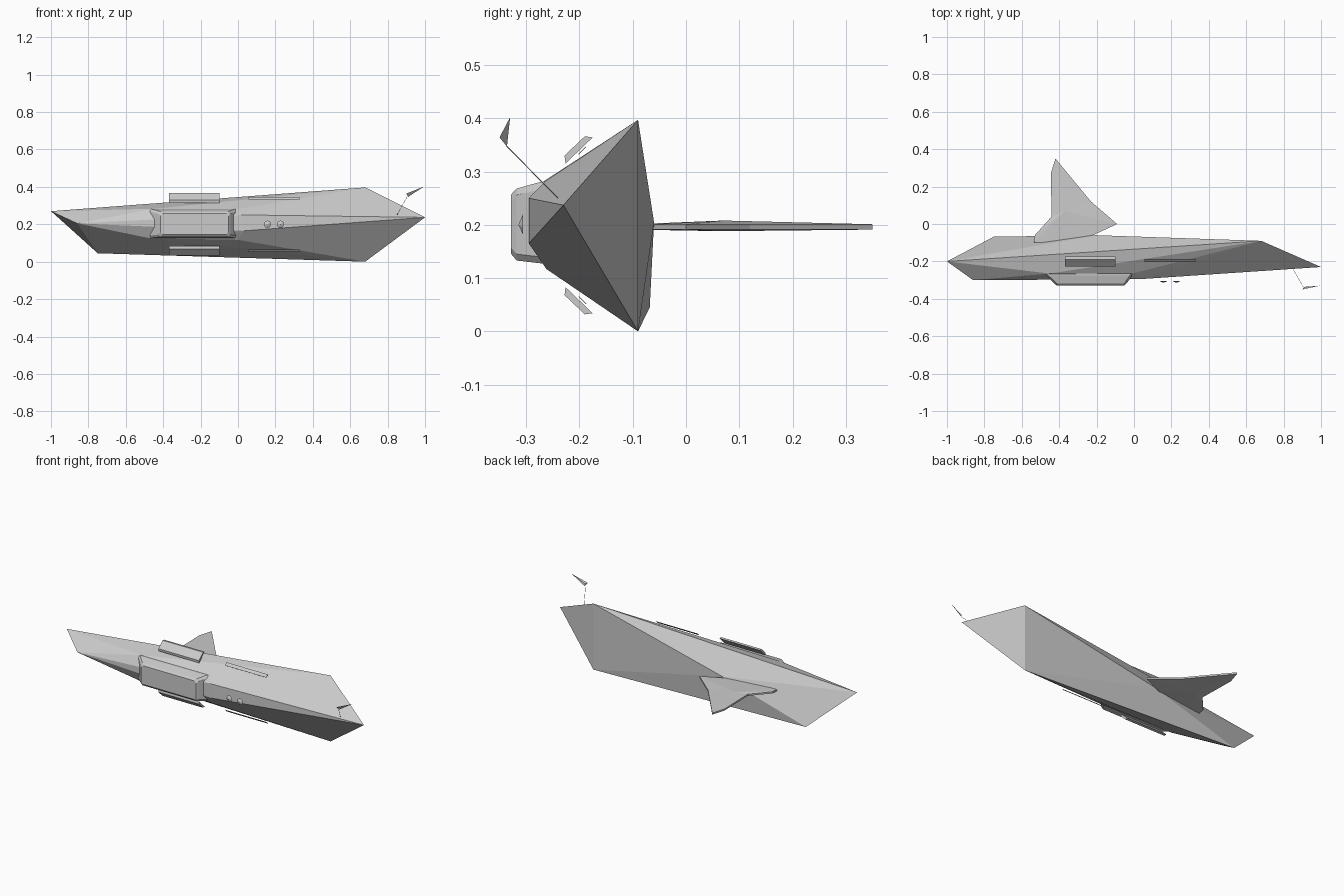
import bpy, bmesh
from mathutils import Vector

cube = bpy.data.objects.get("Cube")
if cube:
    bpy.data.objects.remove(cube)

grey = bpy.data.materials.new("light_grey")
grey.use_nodes = True
grey.diffuse_color = (0.6, 0.6, 0.6, 1)
grey.node_tree.nodes["Principled BSDF"].inputs["Base Color"].default_value = (0.6, 0.6, 0.6, 1)
MID = 0.199  # height of the mirror plane for paired parts


def finish(name, bm):
    bmesh.ops.recalc_face_normals(bm, faces=bm.faces)
    mesh = bpy.data.meshes.new(name)
    bm.to_mesh(mesh)
    bm.free()
    mesh.materials.append(grey)
    ob = bpy.data.objects.new(name, mesh)
    bpy.context.scene.collection.objects.link(ob)
    return ob


def solid(name, points):
    """Faceted convex solid through the given corners."""
    bm = bmesh.new()
    verts = [bm.verts.new(p) for p in points]
    res = bmesh.ops.convex_hull(bm, input=verts)
    loose = [v for v in bm.verts if not v.link_faces]
    bmesh.ops.delete(bm, geom=loose, context='VERTS')
    bmesh.ops.dissolve_limit(bm, angle_limit=0.01, verts=bm.verts, edges=bm.edges)
    return finish(name, bm)


def bar(name, x0, x1, section):
    """Extrude a y-z section along x."""
    return solid(name, [(x, y, z) for x in (x0, x1) for y, z in section])


# Faceted main hull: tips, wing corners, keel and front plate
nose, tail, keel = (-1, -0.2, 0.27), (1, -0.23, 0.237), (-0.2, -0.06, 0.205)
wing_corners = [(0.68, -0.09, 0.397), (0.68, -0.09, 0), (-0.75, -0.068, 0.045)]
front_plate = [(-0.86, -0.3, 0.205), (-0.45, -0.265, 0.283), (0, -0.262, 0.283),
               (0, -0.262, 0.117), (-0.47, -0.265, 0.125),
               (0.03, -0.295, 0.25), (0.03, -0.295, 0.165)]
solid("hull", [nose, tail, keel] + wing_corners + front_plate)

# Chamfered box on the front plate
box = []
for y, x0, x1, z0, z1 in ((-0.25, -0.49, 0.01, 0.125, 0.283),
                          (-0.275, -0.47, -0.01, 0.128, 0.28),
                          (-0.318, -0.425, -0.04, 0.133, 0.268),
                          (-0.328, -0.415, -0.05, 0.145, 0.257)):
    c = 0.012
    for x, dx in ((x0, c), (x1, -c)):
        for z, dz in ((z0, c), (z1, -c)):
            box += [(x + dx, y, z), (x, y, z + dz)]
solid("front_box", box)

# Slanted pods and thin strips, mirrored above and below
pod = [(-0.228, 0.33), (-0.19, 0.366), (-0.175, 0.364), (-0.226, 0.315)]
strip = [(-0.202, 0.333), (-0.188, 0.347), (-0.187, 0.346), (-0.201, 0.332)]
for side, sign in (("upper", 1), ("lower", -1)):
    flip = lambda sec: [(y, MID + sign * (z - MID)) for y, z in sec]
    bar(side + "_pod", -0.37, -0.1, flip(pod))
    bar(side + "_strip", 0.055, 0.33, flip(strip))

# Rear fin: thin lens with a thicker hub
outline = [(-0.535, -0.1), (-0.53, -0.06), (-0.44, 0.04), (-0.445, 0.27),
           (-0.42, 0.35), (-0.23, 0.12), (-0.09, 0), (-0.22, -0.06), (-0.48, -0.1)]
bm = bmesh.new()
rims = []
for half in (0.005, -0.005):
    rim = [bm.verts.new((x, y, 0.196 + half)) for x, y in outline]
    hub = bm.verts.new((-0.37, 0.07, 0.198 + half * 2))
    for a, b in zip(rim, rim[1:] + rim[:1]):
        bm.faces.new((a, b, hub))
    rims.append(rim)
for i in range(len(outline)):
    j = (i + 1) % len(outline)
    bm.faces.new((rims[0][i], rims[0][j], rims[1][j], rims[1][i]))
finish("rear_fin", bm)

# Two shallow cones ahead of the front plate
for i, x in enumerate((0.157, 0.227)):
    bm = bmesh.new()
    bmesh.ops.create_cone(bm, cap_ends=True, segments=7, radius1=0.02,
                          radius2=0.001, depth=0.008)
    for v in bm.verts:
        v.co = Vector((x + v.co.x, -0.31 - v.co.z, 0.2 + v.co.y))
    finish(f"front_cone_{i + 1}", bm)

# Thin mast and its flag-shaped vane
start, end = Vector((0.85, -0.24, 0.25)), Vector((0.905, -0.337, 0.348))
bm = bmesh.new()
bmesh.ops.create_cone(bm, cap_ends=True, segments=5, radius1=0.001,
                      radius2=0.001, depth=(end - start).length)
turn = (end - start).to_track_quat('Z', 'Y')
for v in bm.verts:
    v.co = turn @ v.co + (start + end) / 2
finish("mast", bm)
solid("mast_vane", [(0.9, -0.35, 0.364), (0.995, -0.33, 0.402),
                    (0.91, -0.336, 0.347), (0.91, -0.338, 0.362)])
